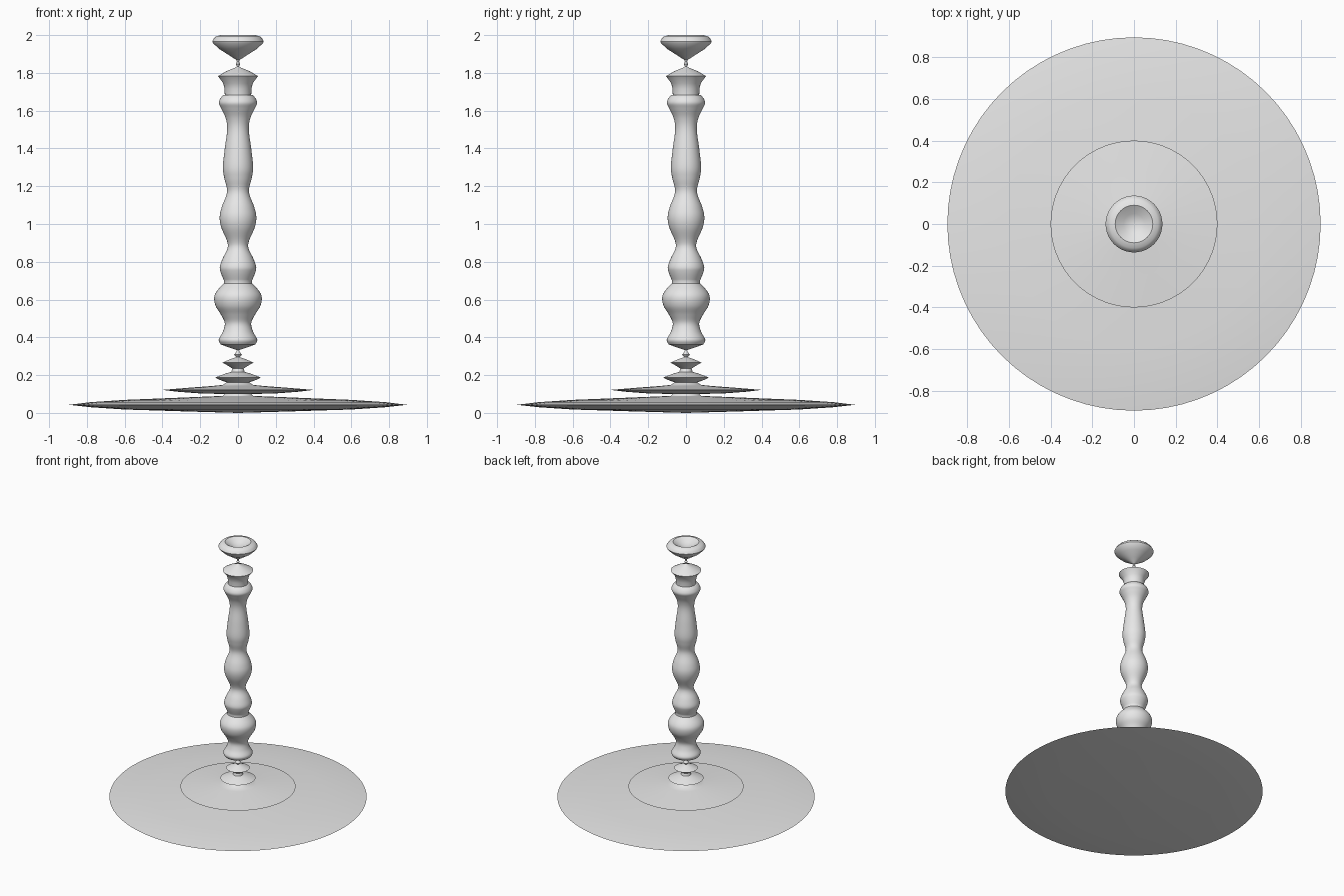
import bpy, bmesh, math

SEGMENTS = 72

grey = bpy.data.materials.new("light_grey")
grey.diffuse_color = (0.8, 0.8, 0.8, 1)


def smooth_profile(pts, steps=5):
    """Catmull-Rom curve through (radius, height) points."""
    out = []
    p = [pts[0]] + pts + [pts[-1]]
    for i in range(1, len(p) - 2):
        a, b, c, d = p[i - 1:i + 3]
        for k in range(steps):
            t = k / steps
            out.append(tuple(
                0.5 * (2 * b[j] + (c[j] - a[j]) * t
                       + (2 * a[j] - 5 * b[j] + 4 * c[j] - d[j]) * t ** 2
                       + (3 * b[j] - a[j] - 3 * c[j] + d[j]) * t ** 3)
                for j in (0, 1)))
    out.append(pts[-1])
    return out


def lathe(name, profile):
    """Spin a (radius, height) profile, listed bottom to top, around z."""
    bm = bmesh.new()
    rings = []
    for r, z in profile:
        if r < 1e-5:
            rings.append([bm.verts.new((0, 0, z))] * SEGMENTS)
        else:
            rings.append([bm.verts.new((r * math.cos(2 * math.pi * i / SEGMENTS),
                                        r * math.sin(2 * math.pi * i / SEGMENTS), z))
                          for i in range(SEGMENTS)])
    for lo, hi in zip(rings, rings[1:]):
        for i in range(SEGMENTS):
            j = (i + 1) % SEGMENTS
            quad = list(dict.fromkeys((lo[i], lo[j], hi[j], hi[i])))
            bm.faces.new(quad)
    mesh = bpy.data.meshes.new(name)
    bm.to_mesh(mesh)
    bm.free()
    mesh.materials.append(grey)
    obj = bpy.data.objects.new(name, mesh)
    bpy.context.collection.objects.link(obj)
    bpy.ops.object.select_all(action='DESELECT')
    obj.select_set(True)
    bpy.context.view_layer.objects.active = obj
    bpy.ops.object.shade_smooth_by_angle(angle=math.radians(35))
    return obj


# wide lens-shaped foot
lathe("base_disc", [(0, 0), (0.25, 0.007), (0.6, 0.018), (0.78, 0.03), (0.895, 0.043),
                    (0.78, 0.057), (0.6, 0.069), (0.3, 0.081), (0.08, 0.09), (0.07, 0.1)])

# smaller disc above the foot
lathe("upper_disc", [(0.07, 0.1), (0.2, 0.103), (0.32, 0.112), (0.4, 0.122),
                     (0.25, 0.134), (0.13, 0.143), (0.08, 0.148), (0.06, 0.162)])

# stacked thin collars and bead
lathe("lower_collars", [(0.06, 0.162), (0.085, 0.17), (0.122, 0.187), (0.07, 0.207),
                        (0.035, 0.217), (0.03, 0.235), (0.05, 0.248), (0.082, 0.266),
                        (0.04, 0.285), (0.01, 0.295), (0.021, 0.308), (0.008, 0.325),
                        (0.006, 0.333)])

# turned column
bottom = [(0.006, 0.333), (0.05, 0.347), (0.092, 0.363)]
lower = smooth_profile([(0.092, 0.363), (0.102, 0.388), (0.08, 0.43), (0.07, 0.475),
                        (0.09, 0.52), (0.118, 0.565), (0.126, 0.61), (0.112, 0.645),
                        (0.075, 0.685)])
middle = smooth_profile([(0.074, 0.7), (0.092, 0.745), (0.096, 0.775), (0.08, 0.82),
                         (0.056, 0.87), (0.058, 0.91), (0.088, 0.98), (0.097, 1.035),
                         (0.086, 1.09), (0.058, 1.17), (0.072, 1.24), (0.08, 1.3),
                         (0.07, 1.4), (0.057, 1.5), (0.065, 1.56), (0.088, 1.61),
                         (0.101, 1.64), (0.093, 1.665), (0.078, 1.682)])
top = [(0.07, 1.684), (0.071, 1.715), (0.078, 1.745), (0.106, 1.783),
       (0.06, 1.81), (0.015, 1.828), (0.006, 1.835)]
lathe("turned_column", bottom + lower[1:] + middle + top)

# fine neck with bead and cup with a hollow top
lathe("top_cup", [(0.006, 1.835), (0.012, 1.847), (0.006, 1.858), (0.008, 1.868),
                  (0.05, 1.895), (0.1, 1.927), (0.132, 1.957), (0.136, 1.967),
                  (0.128, 1.982), (0.115, 1.994), (0.09, 2.0), (0.05, 1.975), (0, 1.955)])
